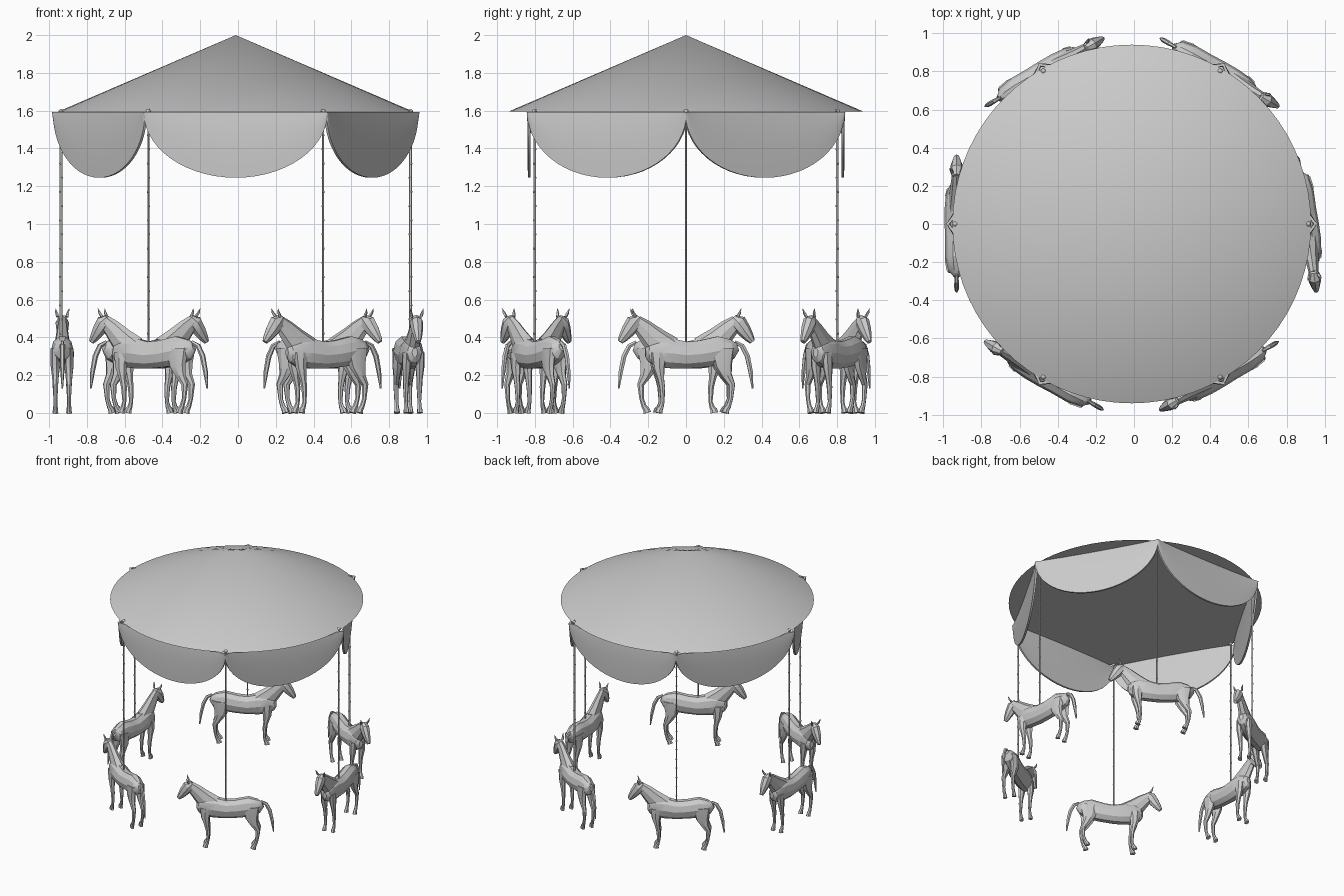
import bpy, bmesh
from math import sin, cos, pi, radians
from mathutils import Vector, Matrix

if "Cube" in bpy.data.objects:
    bpy.data.objects.remove(bpy.data.objects["Cube"])

CENTRE = Vector((-0.012, 0, 0))
EAVES = 1.595

grey = bpy.data.materials.new("plain_grey")
grey.use_nodes = True
grey.diffuse_color = (0.6, 0.6, 0.6, 1)
grey.node_tree.nodes["Principled BSDF"].inputs["Base Color"].default_value = (0.6, 0.6, 0.6, 1)


def make_mesh(name, bm):
    bmesh.ops.recalc_face_normals(bm, faces=bm.faces)
    mesh = bpy.data.meshes.new(name)
    bm.to_mesh(mesh)
    bm.free()
    mesh.materials.append(grey)
    return mesh


def place(name, mesh, location, turn=0.0, angle=40):
    obj = bpy.data.objects.new(name, mesh)
    bpy.context.collection.objects.link(obj)
    obj.location = location
    obj.rotation_euler.z = turn
    bpy.ops.object.select_all(action="DESELECT")
    obj.select_set(True)
    bpy.context.view_layer.objects.active = obj
    bpy.ops.object.shade_smooth_by_angle(angle=radians(angle))
    return obj


def tube(bm, points, sides=8, v=0.0, lean=0.0):
    """Loft ellipses along a path of (x, z, half width, half depth)."""
    path = [Vector((p[0], v + lean * i, p[1])) for i, p in enumerate(points)]
    side = Vector((0, 1, 0))
    rings = []
    for i, (x, z, wide, deep) in enumerate(points):
        tangent = path[min(i + 1, len(path) - 1)] - path[max(i - 1, 0)]
        up = side.cross(tangent).normalized()
        rings.append([bm.verts.new(path[i] + side * wide * cos(a) + up * deep * sin(a))
                      for a in (2 * pi * k / sides for k in range(sides))])
    for low, high in zip(rings, rings[1:]):
        for k in range(sides):
            n = (k + 1) % sides
            bm.faces.new((low[k], low[n], high[n], high[k]))
    bm.faces.new(rings[0])
    bm.faces.new(rings[-1])


# Conical roof with a flat underside
bm = bmesh.new()
bmesh.ops.create_cone(bm, cap_ends=True, segments=72, radius1=0.94, radius2=0,
                      depth=2 - EAVES)
place("roof", make_mesh("roof", bm), CENTRE + Vector((0, 0, (2 + EAVES) / 2)))


# Scalloped valance panel
def valance_mesh():
    bm = bmesh.new()
    columns, rows = 28, 6
    grid = []
    for i in range(columns + 1):
        a = pi * i / columns
        column = []
        for j in range(rows + 1):
            t = j / rows
            x = 0.845 - 0.008 * t - 0.02 * sin(a) * (1 - t) ** 3
            column.append(bm.verts.new((x, 0.487 * cos(a), EAVES - 0.003 - 0.347 * t * sin(a))))
        grid.append(column)
    for a, b in zip(grid, grid[1:]):
        for j in range(rows):
            bm.faces.new((a[j], b[j], b[j + 1], a[j + 1]))
    bmesh.ops.remove_doubles(bm, verts=bm.verts, dist=0.0005)
    # Thicken towards the middle of the ride
    back = bmesh.ops.duplicate(bm, geom=bm.verts[:] + bm.edges[:] + bm.faces[:])
    front_edges = [e for e in bm.edges if e.is_boundary]
    moved = [g for g in back["geom"] if isinstance(g, bmesh.types.BMVert)]
    bmesh.ops.translate(bm, verts=moved, vec=(-0.014, 0, 0))
    bmesh.ops.bridge_loops(bm, edges=front_edges)
    return make_mesh("valance", bm)


# Pole with little knots and a bead on the eaves
def pole_mesh():
    bm = bmesh.new()
    base, top = 0.37, 1.6
    bmesh.ops.create_cone(bm, cap_ends=True, segments=8, radius1=0.005, radius2=0.005,
                          depth=top - base, matrix=Matrix.Translation((0, 0, (base + top) / 2)))
    bmesh.ops.scale(bm, verts=bm.verts, vec=(1.5, 1, 1))
    for k in range(15):
        z = 0.42 + 0.075 * k
        bmesh.ops.create_icosphere(bm, subdivisions=1, radius=0.0075,
                                   matrix=Matrix.Translation((0.004 * (-1) ** k, 0, z)))
    bmesh.ops.create_icosphere(bm, subdivisions=2, radius=0.014,
                               matrix=Matrix.Translation((0, 0, EAVES)))
    return make_mesh("pole", bm)


# Standing horse facing +x
def horse_mesh():
    bm = bmesh.new()
    # Barrel
    tube(bm, [(-.275, .35, .016, .022), (-.245, .338, .045, .055), (-.18, .33, .06, .08),
              (-.08, .312, .06, .075), (0, .305, .063, .075), (.08, .315, .063, .083),
              (.15, .32, .056, .08), (.2, .32, .038, .052), (.217, .32, .015, .025)], 10)
    # Neck
    tube(bm, [(.10, .33, .05, .085), (.17, .39, .037, .068),
              (.225, .445, .029, .052), (.27, .485, .024, .036)])
    # Head
    tube(bm, [(.25, .505, .02, .018), (.278, .478, .036, .044), (.308, .436, .031, .038),
              (.338, .395, .02, .025), (.352, .376, .013, .015)])
    # Tail
    tube(bm, [(-.262, .375, .008, .01), (-.3, .355, .012, .014), (-.328, .3, .013, .015),
              (-.345, .22, .011, .013), (-.356, .13, .004, .005)], 6)
    for s in (-1, 1):
        # Ear
        tube(bm, [(.272, .508, .009, .009), (.285, .53, .008, .007),
                  (.292, .553, .001, .001)], 5, s * .024, s * .006)
        # Foreleg
        tube(bm, [(.15, .32, .024, .045), (.15, .24, .024, .032), (.14, .18, .017, .019),
                  (.132, .135, .015, .016), (.13, .06, .01, .011), (.138, .03, .012, .014),
                  (.147, .018, .014, .018), (.15, 0, .016, .022)], 7, s * .036)
        # Hind leg
        tube(bm, [(-.19, .34, .026, .07), (-.195, .25, .026, .048), (-.215, .195, .019, .028),
                  (-.24, .15, .015, .019), (-.235, .075, .011, .012), (-.222, .035, .012, .014),
                  (-.21, .018, .014, .018), (-.205, 0, .016, .022)], 7, s * .036)
    return make_mesh("horse", bm)


valance, pole, horse = valance_mesh(), pole_mesh(), horse_mesh()
for k in range(6):
    angle = radians(60 * k)
    out = Vector((cos(angle), sin(angle), 0))
    place(f"valance_{k + 1}", valance, CENTRE, angle + radians(30), 60)
    place(f"pole_{k + 1}", pole, CENTRE + out * 0.925, angle)
    skew = radians(8) if k == 0 else 0
    place(f"horse_{k + 1}", horse, CENTRE + out * 0.918, angle - pi / 2 + skew, 25)
